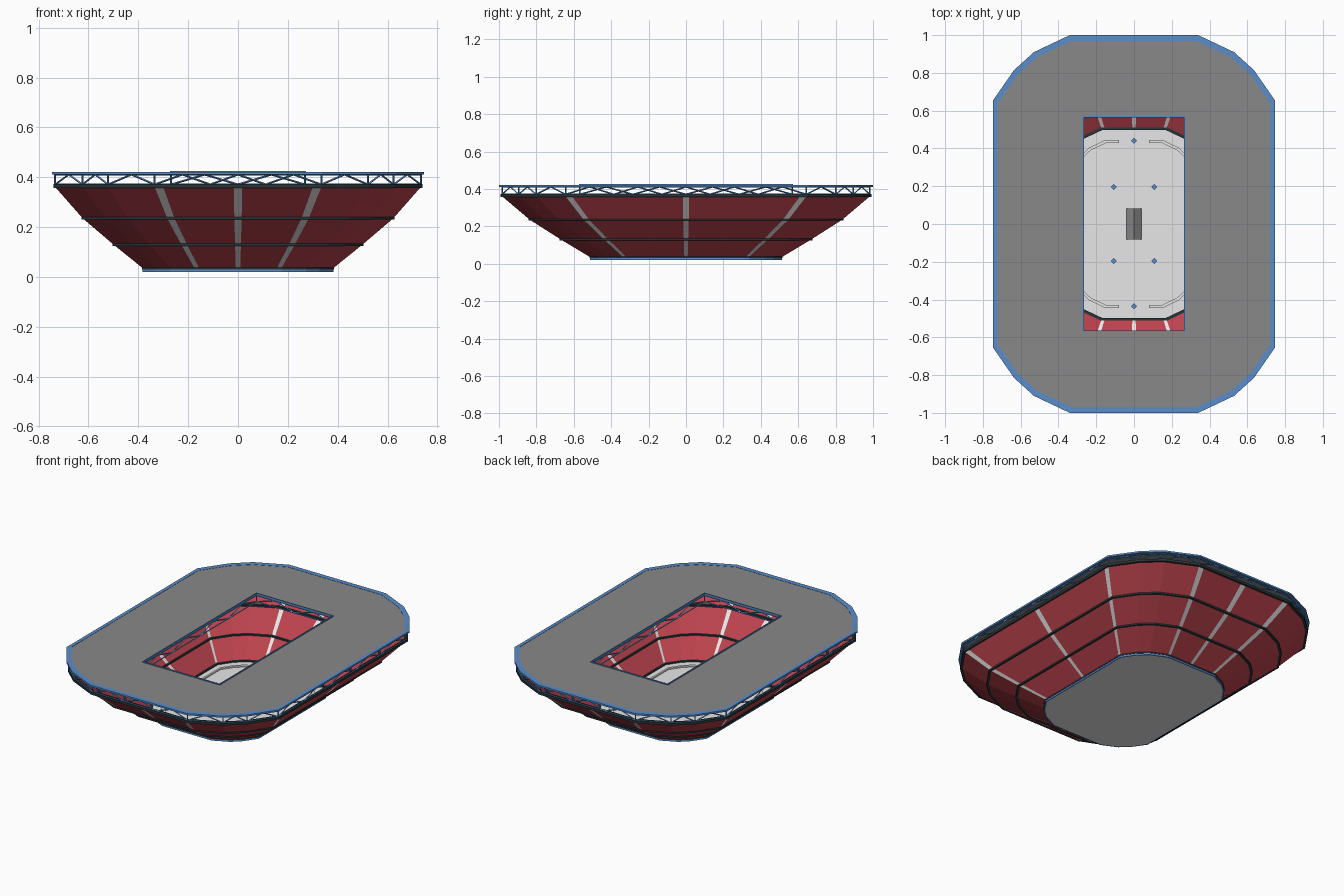
import bpy, bmesh, math
from mathutils import Vector

if "Cube" in bpy.data.objects:
    bpy.data.objects.remove(bpy.data.objects["Cube"])


def material(name, rgb):
    m = bpy.data.materials.new(name)
    m.diffuse_color = (*rgb, 1)
    m.use_nodes = True
    m.node_tree.nodes["Principled BSDF"].inputs["Base Color"].default_value = m.diffuse_color
    return m


RED = material("seat red", (0.50, 0.055, 0.075))
WHITE = material("off white", (0.82, 0.82, 0.82))
GREY = material("roof grey", (0.25, 0.25, 0.25))
BLUE = material("steel blue", (0.10, 0.27, 0.60))
DARK = material("dark slate", (0.022, 0.035, 0.04))

# Plan outline: one quarter, mirrored into a ring of 16 points
Q = [(0.746, 0.655), (0.635, 0.815), (0.53, 0.91), (0.34, 1.0)]
PLAN = (Q + [(-x, y) for x, y in reversed(Q)]
        + [(-x, -y) for x, y in Q] + [(x, -y) for x, y in reversed(Q)])


def scaled(s, pts=PLAN):
    return [(x * s, y * s) for x, y in pts]


def rect(a, b):
    return [(a, b), (-a, b), (-a, -b), (a, -b)]


def plate(name, loops, z0, z1, mat):
    """Flat slab from outlines; an outline inside another one is a hole."""
    cu = bpy.data.curves.new(name, 'CURVE')
    cu.dimensions = '2D'
    cu.fill_mode = 'BOTH'
    cu.extrude = (z1 - z0) / 2
    for loop in loops:
        sp = cu.splines.new('POLY')
        sp.points.add(len(loop) - 1)
        for p, (x, y) in zip(sp.points, loop):
            p.co = (x, y, 0, 1)
        sp.use_cyclic_u = True
        sp.use_smooth = False
    ob = bpy.data.objects.new(name, cu)
    ob.location.z = (z0 + z1) / 2
    cu.materials.append(mat)
    bpy.context.collection.objects.link(ob)
    bpy.ops.object.select_all(action='DESELECT')
    ob.select_set(True)
    bpy.context.view_layer.objects.active = ob
    bpy.ops.object.convert(target='MESH')
    return bpy.context.object


def mesh_object(name, bm, mats):
    me = bpy.data.meshes.new(name)
    bm.to_mesh(me)
    bm.free()
    for m in mats:
        me.materials.append(m)
    ob = bpy.data.objects.new(name, me)
    bpy.context.collection.objects.link(ob)
    return ob


def bar(bm, p, q, r):
    p, q = Vector(p), Vector(q)
    d = q - p
    mat = d.to_track_quat('Z', 'Y').to_matrix().to_4x4()
    mat.translation = (p + q) / 2
    bmesh.ops.create_cone(bm, cap_ends=True, segments=4, radius1=r, radius2=r,
                          depth=d.length, matrix=mat)


def truss(name, loop, z0, z1, step, r):
    """Chords, posts and zigzag bars along a closed outline."""
    bm = bmesh.new()
    for i, a in enumerate(loop):
        a, b = Vector(a), Vector(loop[(i + 1) % len(loop)])
        for z in (z0, z1):
            bar(bm, (*a, z), (*b, z), r)
        bar(bm, (*a, z0), (*a, z1), r)
        n = 2 * max(1, round((b - a).length / step / 2))
        for k in range(n):
            p, q = a.lerp(b, k / n), a.lerp(b, (k + 1) / n)
            lo, hi = (z0, z1) if k % 2 == 0 else (z1, z0)
            bar(bm, (*p, lo), (*q, hi), r)
    return mesh_object(name, bm, [BLUE])


# Seating bowl: scaled outline rows, with aisle strips on the straight sides
ROWS = [(0.512, 0.035), (0.67, 0.13), (0.835, 0.235), (0.985, 0.362)]
ring, aisle = [], []
for i, a in enumerate(PLAN):
    a, b = Vector(a), Vector(PLAN[(i + 1) % len(PLAN)])
    length = (b - a).length
    w = 0.035 / length
    cuts = [0, w, 0.5 - w / 2, 0.5 + w / 2, 1 - w] if length > 0.5 else [0]
    for k, t in enumerate(cuts):
        ring.append(a.lerp(b, t))
        aisle.append(len(cuts) > 1 and k % 2 == 0)
bm = bmesh.new()
grid = [[bm.verts.new((p.x * s, p.y * s, z)) for p in ring] for s, z in ROWS]
n = len(ring)
for lo, hi in zip(grid, grid[1:]):
    for i in range(n):
        j = (i + 1) % n
        f = bm.faces.new((lo[i], lo[j], hi[j], hi[i]))
        f.material_index = int(aisle[i])
bowl = mesh_object("seating_bowl", bm, [RED, WHITE])
mod = bowl.modifiers.new("thickness", 'SOLIDIFY')
mod.thickness = 0.006
mod.offset = -1

# Ring beams around the bowl
for k, (s, z) in enumerate(ROWS[1:3]):
    plate(f"ring_beam_{k + 1}", [scaled(s + 0.006), scaled(s - 0.018)],
          z - 0.005, z + 0.005, DARK)
plate("top_ring_beam", [scaled(0.992), scaled(0.968)], 0.357, 0.372, DARK)
plate("foot_ring_beam", [scaled(0.516), scaled(0.497)], 0.03, 0.042, DARK)
plate("base_rim", [scaled(0.514), scaled(0.505)], 0.02, 0.03, BLUE)

# Floor and raised court
plate("floor", [scaled(0.507)], 0.02, 0.034, WHITE)
plate("court_step", [rect(0.117, 0.205)], 0.034, 0.040, WHITE)
plate("court", [rect(0.092, 0.18)], 0.040, 0.045, WHITE)

# Low barrier around the floor, open at both ends
for side in (1, -1):
    half = [(0.18, -1)] + [(x, -y) for x, y in reversed(Q)] + Q + [(0.18, 1)]
    half = [(x * side, y) for x, y in half]
    inner = [(x if abs(x) < 0.2 else x * 0.965, y * 0.965) for x, y in half]
    plate("barrier_right" if side > 0 else "barrier_left",
          [scaled(0.445, half + inner[::-1])], 0.034, 0.042, WHITE)

# Gabled block in the middle of the court
bm = bmesh.new()
ends = [[bm.verts.new((x, y, z)) for x, z in
         ((-0.04, 0.045), (0.04, 0.045), (0.04, 0.07), (0, 0.1), (-0.04, 0.07))]
        for y in (-0.083, 0.083)]
bm.faces.new(ends[0])
bm.faces.new(ends[1][::-1])
for i in range(5):
    j = (i + 1) % 5
    bm.faces.new((ends[0][j], ends[0][i], ends[1][i], ends[1][j]))
bmesh.ops.recalc_face_normals(bm, faces=bm.faces)
mesh_object("centre_block", bm, [GREY])

# Small posts at the court corners and both ends
bm = bmesh.new()
for x, y in rect(0.107, 0.195) + [(0, 0.44), (0, -0.435)]:
    bar(bm, (x, y, 0.034), (x, y, 0.075), 0.016)
mesh_object("corner_posts", bm, [BLUE])

# Roof with opening, edge trims and trusses
HOLE = rect(0.268, 0.568)
plate("roof", [scaled(0.98), HOLE], 0.413, 0.420, GREY)
plate("roof_edge", [PLAN, scaled(0.97)], 0.411, 0.4215, BLUE)
plate("opening_frame", [rect(0.272, 0.572), rect(0.265, 0.565)],
      0.410, 0.426, BLUE)
truss("outer_truss", scaled(0.983), 0.371, 0.411, 0.13, 0.004)
truss("opening_truss", HOLE, 0.371, 0.411, 0.135, 0.004)
